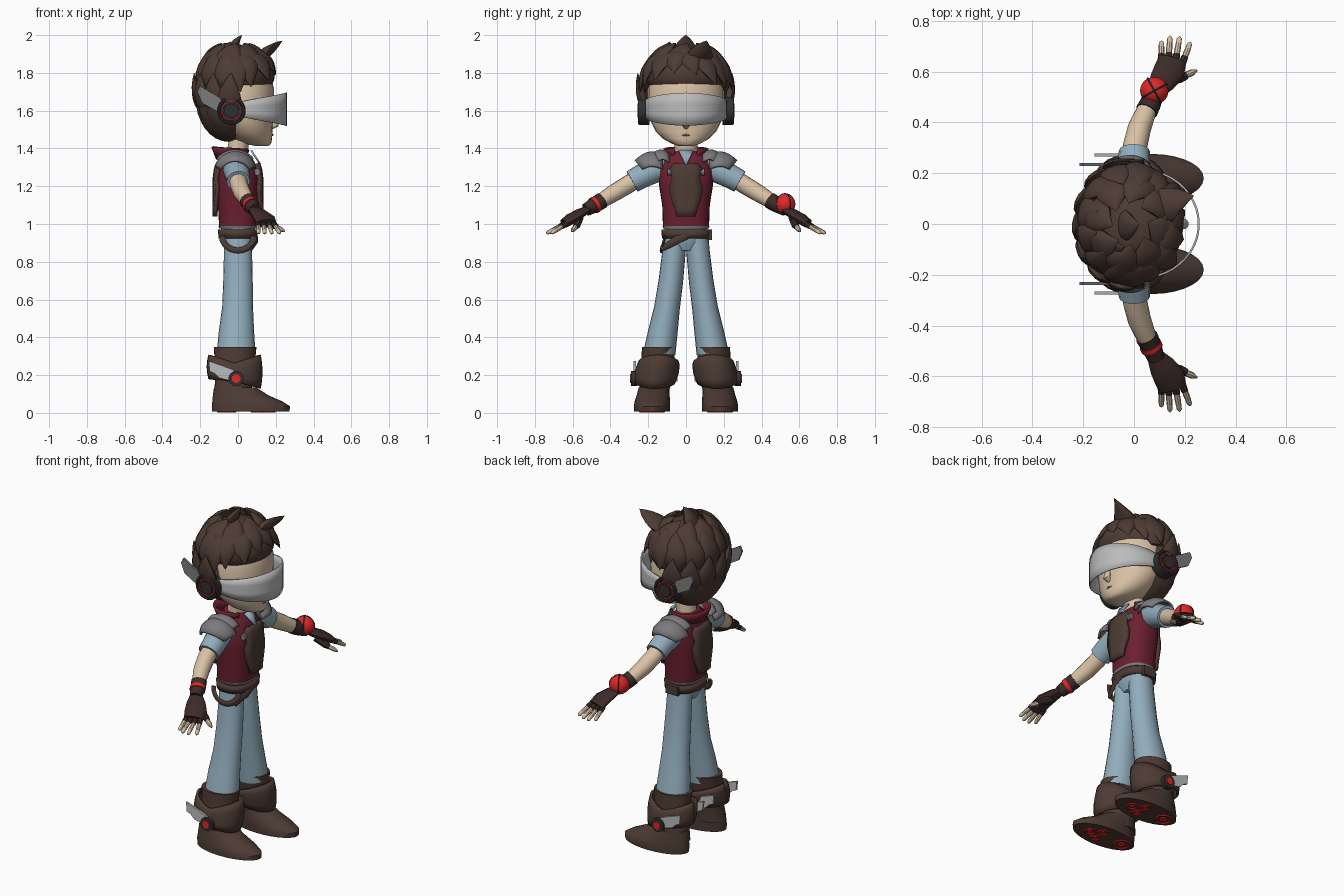
import bpy, bmesh
from math import sin, cos, pi, radians, copysign
from mathutils import Vector as V

if "Cube" in bpy.data.objects:
    bpy.data.objects.remove(bpy.data.objects["Cube"])

def material(name, r, g, b):
    m = bpy.data.materials.new(name)
    m.use_nodes = True
    m.diffuse_color = (r, g, b, 1)
    m.node_tree.nodes["Principled BSDF"].inputs["Base Color"].default_value = (r, g, b, 1)
    return m

BROWN = material("dark brown", .075, .044, .034)
GLOVE = material("glove brown", .045, .024, .022)
SKIN = material("skin", .70, .54, .38)
BLUE = material("faded blue", .29, .42, .51)
VEST = material("maroon", .15, .014, .03)
RED = material("bright red", .75, .02, .02)
SILVER = material("silver", .50, .50, .51)
GRAY = material("steel gray", .20, .20, .21)
DARK = material("charcoal", .03, .03, .033)
LIP = material("lip", .42, .27, .18)
parts = []

def loft(name, rings, mat, closed=True, thick=0):
    """Skin a row of rings; open strips can be given a thickness."""
    bm = bmesh.new()
    rows = [[bm.verts.new(p) for p in r] for r in rings]
    n = len(rows[0])
    for a, b in zip(rows, rows[1:]):
        for i in range(n if closed else n - 1):
            j = (i + 1) % n
            bm.faces.new((a[i], a[j], b[j], b[i]))
    if closed and not thick:
        bm.faces.new(rows[0])
        bm.faces.new(rows[-1])
    bmesh.ops.recalc_face_normals(bm, faces=bm.faces)
    me = bpy.data.meshes.new(name)
    bm.to_mesh(me)
    bm.free()
    ob = bpy.data.objects.new(name, me)
    bpy.context.collection.objects.link(ob)
    if thick:
        mod = ob.modifiers.new("thickness", "SOLIDIFY")
        mod.thickness, mod.offset = thick, 0
    return finish(ob, name, mat)

def finish(ob, name, mat):
    ob.name = name
    ob.data.materials.append(mat)
    parts.append(ob)
    return ob

def ellipse(c, a, b, n=24, p=2):
    def f(t):
        return copysign(abs(t) ** (2 / p), t)
    return [c + a * f(cos(2 * pi * i / n)) + b * f(sin(2 * pi * i / n)) for i in range(n)]

def stack(name, rows, mat, p=2, thick=0):
    """Horizontal sections: z, centre x, centre y, radius x, radius y."""
    return loft(name, [ellipse(V((x, y, z)), V((rx, 0, 0)), V((0, ry, 0)), 28, p)
                       for z, x, y, rx, ry in rows], mat, thick=thick)

def tube(name, path, radii, mat, flat=1, ref=(0, 0, 1), n=14):
    path = [V(p) for p in path]
    rings = []
    for i, p in enumerate(path):
        t = (path[min(i + 1, len(path) - 1)] - path[max(i - 1, 0)]).normalized()
        a = t.cross(V(ref)).normalized()
        rings.append(ellipse(p, a * radii[i], a.cross(t) * radii[i] * flat, n))
    return loft(name, rings, mat)

def patch(name, f, nu, nv, mat, thick):
    return loft(name, [[V(f(2 * i / nu - 1, j / nv)) for i in range(nu + 1)]
                       for j in range(nv + 1)], mat, False, thick)

def plate(name, outline, y, mat, thick=.012):
    """Flat plate in the x-z plane."""
    return loft(name, [[V((x, y + d, z)) for x, z in outline] for d in (-thick / 2, thick / 2)], mat)

def disc(name, loc, r, depth, mat, axis="y"):
    bpy.ops.mesh.primitive_cylinder_add(vertices=24, radius=r, depth=depth, location=loc,
                                        rotation=(pi / 2 if axis == "y" else 0, 0, 0))
    return finish(bpy.context.object, name, mat)

def ball(name, loc, scale, mat):
    bpy.ops.mesh.primitive_uv_sphere_add(segments=28, ring_count=16, radius=1, location=loc)
    bpy.context.object.scale = scale
    return finish(bpy.context.object, name, mat)

def torus(name, loc, r, minor, mat, rot=(0, 0, 0)):
    bpy.ops.mesh.primitive_torus_add(major_radius=r, minor_radius=minor, major_segments=28,
                                     minor_segments=6, location=loc, rotation=rot)
    return finish(bpy.context.object, name, mat)

# Head and face
stack("head", [(1.412, .13, 0, .03, .035), (1.425, .105, 0, .07, .075), (1.45, .075, 0, .105, .12),
               (1.49, .055, 0, .127, .16), (1.54, .035, 0, .15, .186), (1.62, .02, 0, .17, .2),
               (1.72, .01, 0, .18, .2), (1.82, 0, 0, .16, .17), (1.88, 0, 0, .09, .1)], SKIN)
tube("nose", [(.165, 0, 1.6), (.19, 0, 1.55), (.197, 0, 1.525), (.175, 0, 1.512)], [.012, .018, .02, .012], SKIN, ref=(0, 1, 0))
tube("mouth", [(.172, -.035, 1.47), (.182, 0, 1.472), (.172, .035, 1.47)], [.003, .006, .003], LIP, n=8)
stack("neck", [(1.34, -.01, 0, .055, .06), (1.47, .01, 0, .055, .06)], SKIN)

# Visor wrapping round the face
def visor(u, v):
    a = u * radians(97)
    side = abs(u) ** 1.6
    lo, hi = 1.52 + .05 * side, 1.695 - .05 * side
    return (.03 + .225 * cos(a), .212 * sin(a), lo + (hi - lo) * v)
patch("visor", visor, 24, 3, SILVER, .008)

# Headphones with swept-back fins
for s, side in ((1, "left"), (-1, "right")):
    disc(side + "_earphone", (-.035, s * .22, 1.6), .076, .055, DARK)
    torus(side + "_earphone_rim", (-.035, s * .247, 1.6), .067, .008, DARK, (pi / 2, 0, 0))
    disc(side + "_earphone_cap", (-.035, s * .25, 1.6), .037, .016, GRAY if s > 2 else DARK)
    for k in range(6):
        arc = [k * pi / 3 + d for d in (.15, .35, .55, .75)]
        tube(side + "_earphone_light", [(-.035 + .05 * cos(t), s * .249, 1.6 + .05 * sin(t)) for t in arc],
             [.006] * 4, RED, ref=(0, 1, 0), n=6)
    plate(side + "_ear_fin", [(-.08, 1.66), (-.2, 1.73), (-.215, 1.70), (-.19, 1.64), (-.1, 1.59)], s * .235, GRAY)

# Hair: a scalp plus tapered, curved locks
ball("scalp_back", (-.05, 0, 1.66), (.172, .218, .225), BROWN)
ball("scalp_top", (.005, 0, 1.79), (.19, .213, .14), BROWN)
CENTRE = V((-.015, 0, 1.69))

def on_head(az, el, k):
    a, e = radians(az), radians(el)
    return CENTRE + V((.2 * cos(a) * cos(e), .235 * sin(a) * cos(e), .25 * sin(e))) * k

def lock(start, mid, tip, w):
    ts = [i / 7 for i in range(8)]
    path = [start * (1 - t) ** 2 + mid * 2 * t * (1 - t) + tip * t * t for t in ts]
    size = [.45, .8, 1, 1, .86, .64, .36, .02]
    tube("hair_lock", path, [w * q for q in size], BROWN, .45, mid - CENTRE, 10)

def sweep(a0, e0, a1, e1, k_mid, k_tip, w):
    lock(on_head(a0, e0, .9), on_head((a0 + a1) / 2, (e0 + e1) / 2, k_mid), on_head(a1, e1, k_tip), w)

for az in range(125, 240, 22):
    sweep(az, 5, az, -62, 1.12, 1.03, .06)
for az in range(102, 265, 26):
    sweep(az, -30, az + 6, 22, 1.08, 1.18, .065)
for az in range(80, 290, 30):
    sweep(az, 5, az - 8, 54, 1.1, 1.16, .07)
for az in range(20, 380, 45):
    sweep(az, 30, az + 30, 72, 1.12, 1.13, .075)
for a0, a1, e1 in ((-95, -82, 2), (-70, -66, 8), (-45, -38, 14), (-22, -14, 22), (0, 12, 20),
                   (22, 36, 9), (48, 60, 6), (75, 84, 4)):
    sweep(a0, 66, a1, e1, 1.22, 1.17 if abs(a1) < 50 else 1.04, .07)
lock(V((.05, .03, 1.84)), V((.14, .09, 1.9)), V((.235, .11, 1.97)), .07)
lock(V((-.06, 0, 1.85)), V((-.03, -.01, 1.95)), V((.02, 0, 2.0)), .06)
lock(V((-.1, -.08, 1.8)), V((-.09, -.1, 1.9)), V((-.04, -.09, 1.965)), .06)

# Torso, collar and armour plates
stack("vest", [(.985, 0, 0, .1, .122), (1.1, 0, 0, .106, .126), (1.2, 0, 0, .112, .142),
               (1.29, 0, 0, .108, .146), (1.35, -.01, 0, .085, .115), (1.385, -.015, 0, .06, .07)], VEST, 2.4)
stack("vest_hem", [(.975, 0, 0, .1, .121), (.99, 0, 0, .103, .125)], GRAY, 2.4)
plate_rows = [(1.04, .05), (1.08, .058), (1.15, .083), (1.2, .085), (1.24, .072), (1.29, .085), (1.32, .06)]
for s, name in ((1, "chest_plate"), (-1, "back_plate")):
    loft(name, [[V((s * (.124 - 2 * (w * u) ** 2 - max(0, z - 1.27) * .35), w * u, z))
                 for u in (-1, -.5, 0, .5, 1)] for z, w in plate_rows], BROWN, False, .022)
loft("shirt_neck", [[V((.118, y * .1, 1.315)), V((.07, y, 1.39))] for y in (-.04, .04)], BLUE, False, .01)
def collar(u, v):
    a = u * radians(145) + pi
    return (-.03 + (.08 + .025 * v) * cos(a), (.09 + .025 * v) * sin(a), 1.345 + v * (.065 - .015 * abs(u)))
patch("collar", collar, 20, 2, VEST, .014)

# Belt, hips and the hanging strap
stack("hips", [(.86, 0, 0, .06, .05), (.9, 0, 0, .078, .105), (.985, 0, 0, .092, .115)], BLUE, 2.3)
stack("belt", [(.925, 0, 0, .096, .12), (.97, 0, 0, .099, .124)], BROWN, 2.4, .014)
plate("belt_pouch", [(-.04, .915), (.04, .915), (.04, .97), (-.04, .97)], .125, BROWN, .025)
tube("hip_strap", [(.085 * cos(t), -.11 - .022 * sin(t), .935 - .075 * sin(t)) for t in
                   [pi * i / 10 for i in range(11)]], [.016] * 11, BROWN, .45, (0, 1, 0), 8)
tube("front_strap", [(.095, .03, .95), (.098, -.05, .915), (.07, -.13, .868)], [.02, .022, .015], BROWN, .4, (1, 0, 0), 8)

for s, side in ((1, "left"), (-1, "right")):
    # Arm
    tube(side + "_sleeve", [(-.01, s * .1, 1.3), (-.01, s * .17, 1.285), (0, s * .24, 1.25), (.002, s * .285, 1.225)],
         [.06, .07, .064, .062], BLUE)
    tube(side + "_forearm", [(0, s * .25, 1.245), (.005, s * .31, 1.207), (.022, s * .38, 1.165), (.055, s * .46, 1.115),
                             (.075, s * .5, 1.09)], [.047, .048, .046, .038, .03], SKIN)
    # Fingerless glove and fingers
    tube(side + "_glove_cuff", [(.05, s * .445, 1.125), (.065, s * .475, 1.105), (.088, s * .53, 1.075)],
         [.044, .042, .034], GLOVE)
    tube(side + "_glove", [(.08, s * .515, 1.083), (.11, s * .56, 1.058), (.14, s * .605, 1.03), (.152, s * .645, 1.003)],
         [.032, .052, .062, .055], GLOVE, .45)
    for x0, x1, y1 in ((.108, .108, .72), (.135, .142, .74), (.162, .18, .738), (.188, .222, .715)):
        root, tip = V((x0, s * (.64 - (x0 - .1) * .15), 1.005)), V((x1, s * y1, .95))
        tube(side + "_finger_sleeve", [root, root.lerp(tip, .35)], [.015, .014], GLOVE, n=8)
        tube(side + "_finger", [root, root.lerp(tip, .6), root.lerp(tip, .93), tip], [.012, .012, .01, .004], SKIN, n=8)
    tube(side + "_thumb_sleeve", [(.13, s * .57, 1.03), (.185, s * .577, .995), (.205, s * .585, .985)],
         [.028, .02, .016], GLOVE, n=8)
    tube(side + "_thumb", [(.19, s * .58, .99), (.23, s * .597, .97), (.248, s * .605, .96)], [.014, .013, .004], SKIN, n=8)
    # Layered shoulder guard
    for name, y0, y1, r, drop in (("guard", .125, .268, .088, 80), ("guard_trim", .09, .2, .098, 58)):
        def guard(u, v):
            a = u * radians(drop) * (1 - .25 * v)
            q = r + .022 * sin(pi * v)
            return (-.015 + q * sin(a), s * (y0 + (y1 - y0) * v - .04 * v * u * u), 1.275 + q * cos(a) - .03 * v * v)
        patch(side + "_shoulder_" + name, guard, 14, 5, GRAY, .012)
    disc(side + "_vest_buckle", (.1, s * .085, 1.275), .018, .025, GRAY)
    # Leg
    tube(side + "_leg", [(0, s * .055, .95), (0, s * .064, .85), (0, s * .08, .7), (-.002, s * .1, .56),
                         (-.008, s * .122, .43), (-.01, s * .14, .32)], [.062, .062, .065, .068, .078, .085],
         BLUE, 1.2, (1, 0, 0), 20)
    # Boot, toe and sole
    stack(side + "_boot_shaft", [(.07, -.03, s * .172, .105, .083), (.15, -.025, s * .165, .098, .08),
                                 (.25, -.017, s * .153, .105, .085), (.35, -.015, s * .143, .113, .09)], BROWN)
    stack(side + "_boot_foot", [(.007, .068, s * .18, .205, .095), (.035, .068, s * .18, .207, .096),
                                (.06, .05, s * .178, .186, .094), (.095, .012, s * .174, .145, .087),
                                (.135, -.015, s * .17, .112, .08)], BROWN)
    for x, y, r in ((-.06, .18, .045), (.1, .145, .028), (.1, .215, .028), (.165, .18, .028)):
        torus(side + "_sole_ring", (x, s * y, .006), r, .006, RED)
        disc(side + "_sole_stud", (x, s * y, .006), r * .5, .01, RED, "z")
    # Wide ankle guard with shaped edges
    def cuff(u, v):
        a = u * pi
        c, w = cos(a), abs(cos(a))
        lo, hi = .165 - .025 * c - .01 * w, .262 + .045 * w
        flare = 1 + .07 * sin(pi * v)
        return (-.018 + .132 * c * flare, s * (.165 - .02 * v) + .103 * sin(a) * flare, lo + (hi - lo) * v)
    patch(side + "_ankle_guard", cuff, 32, 4, BROWN, .014)
    wing = [(-.155, .275), (-.05, .238), (.0, .215), (0, .165), (-.06, .175), (-.1, .185), (-.125, .21), (-.15, .22)]
    for y in (.272, .05):
        plate(side + "_ankle_wing", wing, s * y, SILVER)
    disc(side + "_ankle_dial", (-.01, s * .275, .182), .04, .03, DARK)
    disc(side + "_ankle_light", (-.01, s * .285, .182), .023, .022, RED)

# Wrist gear: round device on the left, band on the right
device = (.08, .525, 1.105)
ball("wrist_device", device, (.056, .054, .056), RED)
for rot in ((pi / 2, 0, .5), (pi / 2, 0, .5 + pi / 2)):
    torus("device_band", device, .053, .0055, DARK, rot)
tube("wrist_band", [(.064, -.476, 1.105), (.072, -.492, 1.096)], [.045, .044], RED)

# Smooth shading with sharp creases kept
bpy.ops.object.select_all(action="DESELECT")
for ob in parts:
    ob.select_set(True)
bpy.context.view_layer.objects.active = parts[0]
bpy.ops.object.shade_smooth_by_angle(angle=radians(40))
